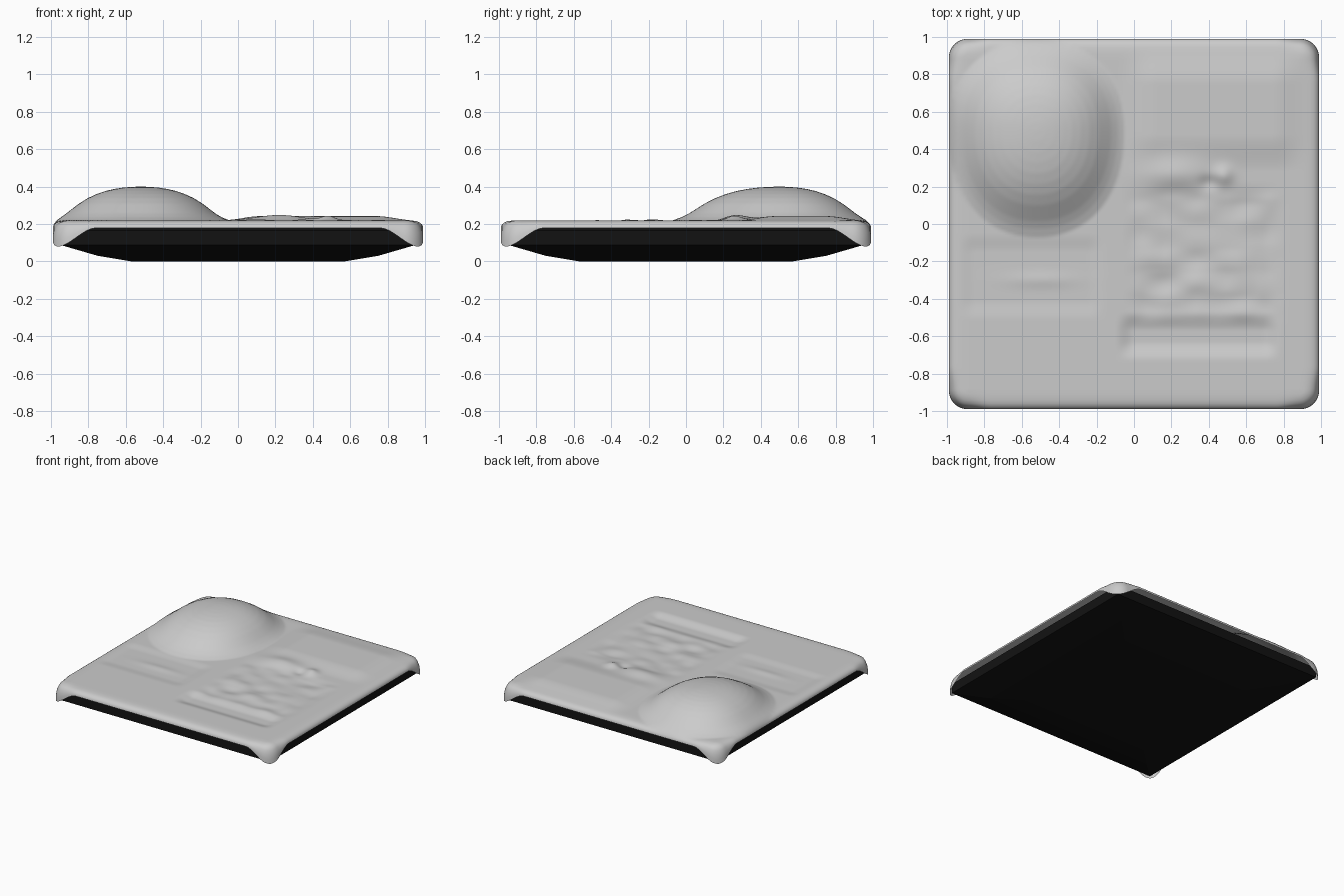
import bpy, bmesh, math
from mathutils import Vector, noise

if "Cube" in bpy.data.objects:
    bpy.data.objects.remove(bpy.data.objects["Cube"])


def lerp_table(pts, t):
    """Piecewise linear lookup in a short profile."""
    for (a, va), (b, vb) in zip(pts, pts[1:]):
        if t <= b:
            return va + (vb - va) * max(0, (t - a) / (b - a))
    return pts[-1][1]


def smooth(a, b, t):
    t = min(1, max(0, (t - a) / (b - a)))
    return t * t * (3 - 2 * t)


def box(x, y, x0, x1, y0, y1, s):
    """Soft-edged rectangle mask."""
    return (smooth(x0 - s, x0 + s, x) * (1 - smooth(x1 - s, x1 + s, x)) *
            smooth(y0 - s, y0 + s, y) * (1 - smooth(y1 - s, y1 + s, y)))


def gauss(x, y, cx, cy, sx, sy):
    return math.exp(-((x - cx) / sx) ** 2 - ((y - cy) / sy) ** 2)


MOUND = [(0, 1), (.1, .992), (.2, .97), (.3, .93), (.4, .87), (.5, .78), (.6, .66),
         (.7, .5), (.78, .34), (.85, .2), (.92, .09), (1, 0)]


def height(x, y):
    # large mound
    dx = abs(x + .52) / .47
    dy = abs(y - .5) / (.57 if y < .5 else .48)
    h = .18 * lerp_table(MOUND, (dx ** 2.2 + dy ** 2.2) ** (1 / 2.2))
    # low raised area and bumps
    h += .022 * box(x, y, .02, .84, .38, .85, .1)
    h += .028 * gauss(x, y, .22, .27, .17, .08)
    h += .022 * gauss(x, y, .48, .26, .05, .05)
    h -= .015 * gauss(x, y, .4, .22, .05, .04)
    # wrinkled patch
    patch = box(x, y, .0, .76, -.48, .16, .07)
    h += patch * (.014 * noise.noise(Vector((x * 6, y * 8, 3))) - .006)
    # shallow trough at the front and step on the left
    h -= .022 * box(x, y, -.05, .74, -.68, -.52, .05)
    h -= .008 * box(x, y, -.9, -.2, -.46, -.1, .05)
    h += .007 * gauss(x, y, -.5, -.3, .18, .04)
    return .22 + h


OUT = [(0, 0), (.3, .04), (.5, .07), (.7, .09), (.85, .098), (1, .1)]
DROP = [(0, 0), (.3, .03), (.5, .15), (.7, .4), (.85, .7), (1, 1)]


def cloth(u, v):
    # rounded square with the rim rolled over; corners hang lower
    px, py = u * .99, v * .99
    core = Vector((max(-.89, min(.89, px)), max(-.89, min(.89, py))))
    d = Vector((px, py)) - core
    m = max(abs(d.x), abs(d.y))
    p, fall = core, 0
    if m > 1e-6:
        t = m / .1
        p = core + d.normalized() * lerp_table(OUT, t)
        q = min(abs(p.x), abs(p.y))
        fall = lerp_table(DROP, t) * (.042 + .1 * smooth(.76, .97, q))
    return p.x, p.y, height(p.x, p.y) - fall


def make_object(name, bm):
    bmesh.ops.recalc_face_normals(bm, faces=bm.faces)
    me = bpy.data.meshes.new(name)
    bm.to_mesh(me)
    bm.free()
    ob = bpy.data.objects.new(name, me)
    bpy.context.collection.objects.link(ob)
    return ob


# draped cover
bm = bmesh.new()
bmesh.ops.create_grid(bm, x_segments=160, y_segments=160, size=1)
for vert in bm.verts:
    vert.co = cloth(vert.co.x, vert.co.y)
cover = make_object("draped_cover", bm)
for poly in cover.data.polygons:
    poly.use_smooth = True

# dark base: square rings lofted from the flat bottom to the top
bm = bmesh.new()
rings = []
for r, z in [(.57, 0), (.75, .03), (.95, .088), (.95, .165), (.92, .185)]:
    rings.append([bm.verts.new((sx * r, sy * r, z))
                  for sx, sy in ((-1, -1), (1, -1), (1, 1), (-1, 1))])
for a, b in zip(rings, rings[1:]):
    for i in range(4):
        j = (i + 1) % 4
        bm.faces.new((a[i], a[j], b[j], b[i]))
bm.faces.new(rings[0][::-1])
bm.faces.new(rings[-1])
base = make_object("base_slab", bm)
black = bpy.data.materials.new("black")
black.diffuse_color = (.006, .006, .006, 1)
black.use_nodes = True
black.node_tree.nodes["Principled BSDF"].inputs["Base Color"].default_value = black.diffuse_color
base.data.materials.append(black)
